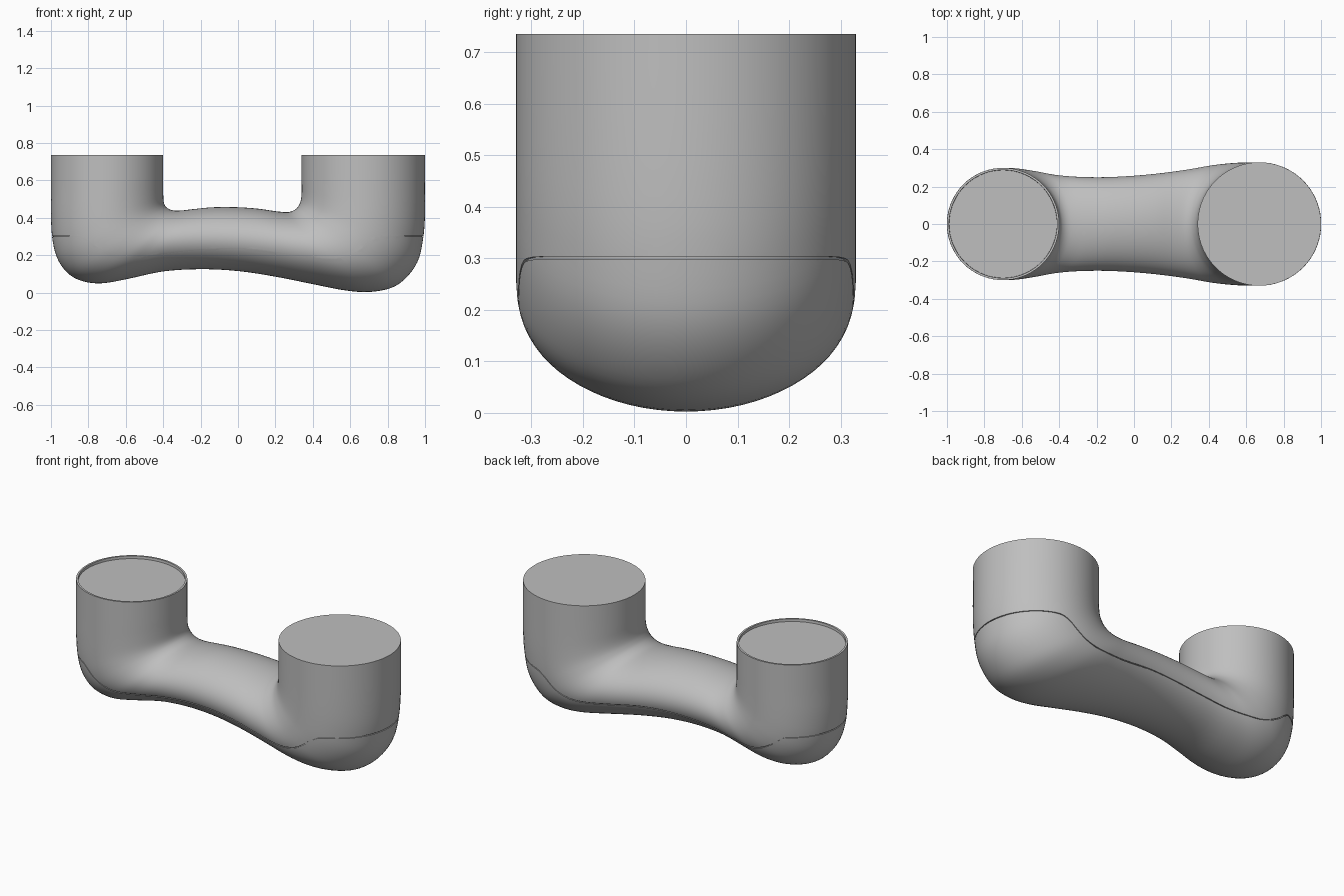
import bpy
import bmesh
import math
from mathutils import Vector

if "Cube" in bpy.data.objects:
    bpy.data.objects.remove(bpy.data.objects["Cube"], do_unlink=True)

SIDES = 72
STEPS = 4

# Cross-sections along the pipe: outer x, outer z, inner x, inner z, half width
SECTIONS = [
    (-1, .735, -.4, .735, .3), (-1, .55, -.4, .62, .3), (-1, .4, -.4, .54, .3),
    (-.99, .27, -.398, .49, .3), (-.96, .17, -.39, .465, .3),
    (-.9, .095, -.375, .45, .297), (-.82, .058, -.355, .441, .29),
    (-.72, .05, -.33, .438, .28), (-.58, .075, -.29, .44, .264),
    (-.4, .113, -.23, .447, .253), (-.2, .125, -.13, .456, .25),
    (0, .115, 0, .456, .258), (.2, .085, .11, .448, .273),
    (.4, .045, .2, .435, .293), (.57, .012, .255, .43, .312),
    (.7, .003, .285, .434, .322), (.82, .025, .31, .447, .328),
    (.9, .08, .325, .465, .33), (.96, .165, .335, .49, .33),
    (.987, .27, .34, .53, .33), (1, .42, .34, .6, .33), (1, .735, .34, .735, .33),
]

# Parting line seen from the front: x, z
SEAM = [
    (-1.1, .3), (-.86, .3), (-.81, .285), (-.75, .24), (-.68, .205), (-.6, .19),
    (-.45, .2), (-.3, .22), (-.1, .235), (.1, .23), (.3, .2), (.42, .185),
    (.52, .182), (.6, .2), (.66, .235), (.72, .28), (.8, .3), (1.1, .3),
]


def material(name, value):
    mat = bpy.data.materials.new(name)
    mat.use_nodes = True
    colour = (value, value, value, 1)
    mat.diffuse_color = colour
    mat.node_tree.nodes["Principled BSDF"].inputs["Base Color"].default_value = colour
    return mat


def smooth_path(points, steps):
    """Interpolate rows of numbers with a Catmull-Rom spline."""
    rows = [Vector(p) for p in points]
    out = []
    for i in range(len(rows) - 1):
        a, b, c = rows[max(i - 1, 0)], rows[i], rows[i + 1]
        d = rows[min(i + 2, len(rows) - 1)]
        for s in range(steps):
            t = s / steps
            out.append(b + (c - a) * (t / 2)
                       + (a * 2 - b * 5 + c * 4 - d) * (t * t / 2)
                       + (b * 3 - a - c * 3 + d) * (t ** 3 / 2))
    return out + [rows[-1]]


def finish(name, bm, mat=None):
    bmesh.ops.recalc_face_normals(bm, faces=bm.faces[:])
    mesh = bpy.data.meshes.new(name)
    bm.to_mesh(mesh)
    bm.free()
    obj = bpy.data.objects.new(name, mesh)
    bpy.context.collection.objects.link(obj)
    if mat:
        mesh.materials.append(mat)
    return obj


def sweep(sections, inset=0):
    """Loft elliptical rings into a closed pipe; returns it and its first cap."""
    bm = bmesh.new()
    rings = []
    for ox, oz, ix, iz, width in smooth_path(sections, STEPS):
        outer, inner = Vector((ox, 0, oz)), Vector((ix, 0, iz))
        centre, half = (outer + inner) / 2, (outer - inner) / 2
        half *= 1 - inset / half.length
        side = Vector((0, width - inset, 0))
        angles = [math.tau * k / SIDES for k in range(SIDES)]
        rings.append([bm.verts.new(centre + half * math.cos(a) + side * math.sin(a))
                      for a in angles])
    for low, high in zip(rings, rings[1:]):
        for k in range(SIDES):
            n = (k + 1) % SIDES
            bm.faces.new((low[k], low[n], high[n], high[k]))
    cap = bm.faces.new(rings[0])
    bm.faces.new(rings[-1])
    bmesh.ops.recalc_face_normals(bm, faces=bm.faces[:])
    return bm, cap


def shade(obj):
    bpy.ops.object.select_all(action="DESELECT")
    obj.select_set(True)
    bpy.context.view_layer.objects.active = obj
    bpy.ops.object.shade_smooth_by_angle(angle=math.radians(35))


grey = material("plain grey", .52)

# Pipe body with a shallow recess in the narrower end
bm, cap = sweep(SECTIONS)
for thickness in (.011, .001):
    bmesh.ops.inset_region(bm, faces=[cap], thickness=thickness, use_even_offset=True)
bmesh.ops.translate(bm, verts=cap.verts[:], vec=(0, 0, -.015))
body = finish("pipe_body", bm, grey)

# Thin ribbon that cuts the parting line
bm = bmesh.new()
line = smooth_path(SEAM, STEPS)
gap = Vector((0, 0, .0025))
points = [Vector((x, -.5, z)) for x, z in line]
face = bm.faces.new([bm.verts.new(p + gap) for p in points]
                    + [bm.verts.new(p - gap) for p in reversed(points)])
side = bmesh.ops.extrude_face_region(bm, geom=[face])
bmesh.ops.translate(bm, vec=(0, 1, 0),
                    verts=[v for v in side["geom"] if isinstance(v, bmesh.types.BMVert)])
cutter = finish("seam_cutter", bm)
cutter.hide_render = True

cut = body.modifiers.new("seam", "BOOLEAN")
cut.operation = "DIFFERENCE"
cut.solver = "EXACT"
cut.object = cutter
bpy.context.view_layer.objects.active = body
body.select_set(True)
bpy.ops.object.modifier_apply(modifier=cut.name)
bpy.data.objects.remove(cutter, do_unlink=True)
shade(body)

# Core that closes the bottom of the parting groove
bm, _ = sweep(SECTIONS[1:-1], inset=.006)
shade(finish("pipe_core", bm, grey))
